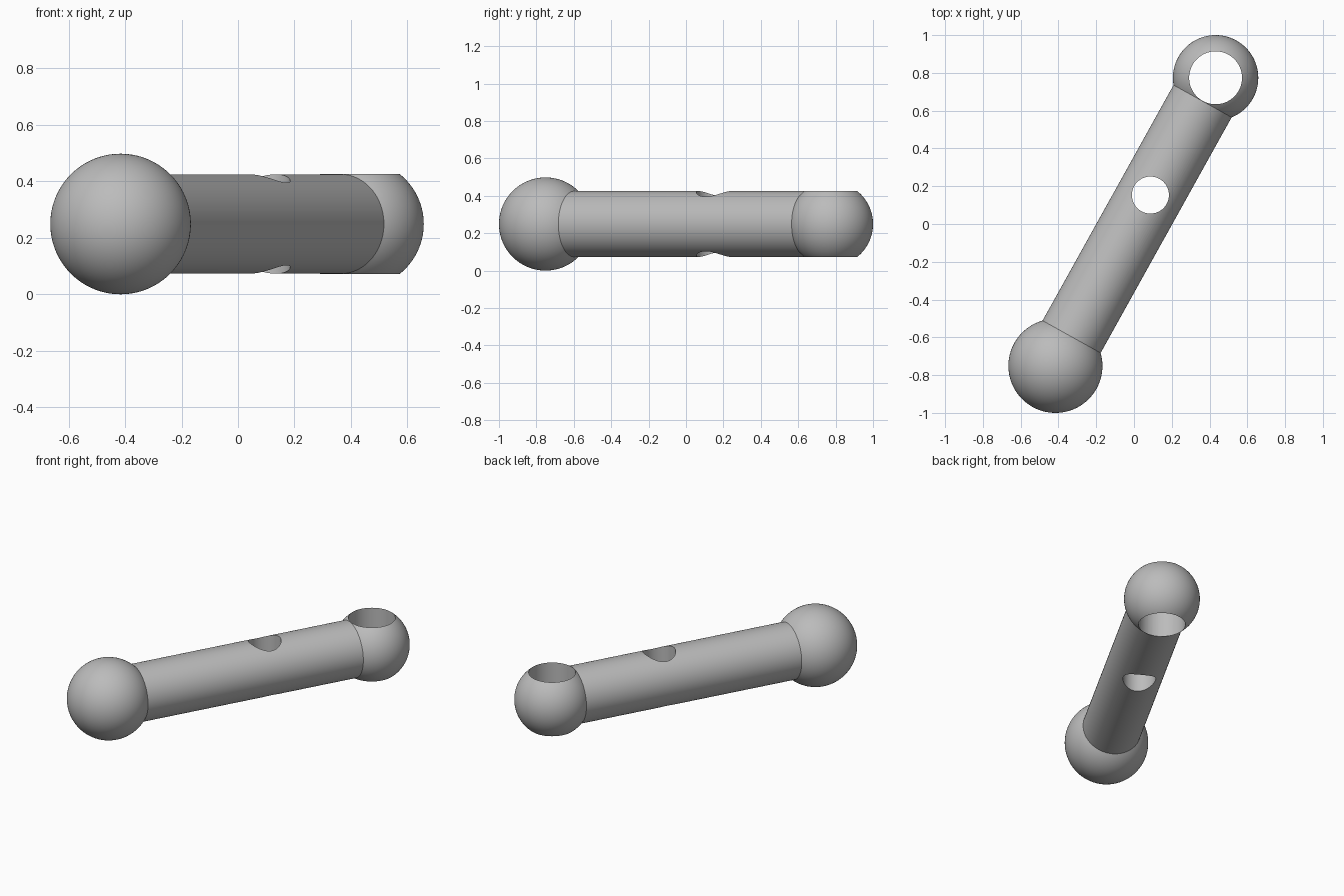
import bpy
import bmesh
from math import sin, cos, pi, asin, acos, radians
from mathutils import Vector, Matrix

cube = bpy.data.objects.get("Cube")
if cube:
    bpy.data.objects.remove(cube, do_unlink=True)

# Main dimensions
BALL_POS = Vector((-0.416, -0.751, 0.249))
EYE_POS = Vector((0.432, 0.774, 0.249))
BALL_R, EYE_R, ROD_R = 0.249, 0.226, 0.176
EYE_HOLE_R, ROD_HOLE_R = 0.14, 0.098
SIDES = 96

axis = EYE_POS - BALL_POS
length = axis.length

grey = bpy.data.materials.new("plain grey")
grey.use_nodes = True
colour = (0.5, 0.5, 0.5, 1)
grey.diffuse_color = colour
grey.node_tree.nodes["Principled BSDF"].inputs["Base Color"].default_value = colour


def make_object(name, bm):
    bmesh.ops.recalc_face_normals(bm, faces=bm.faces)
    mesh = bpy.data.meshes.new(name)
    bm.to_mesh(mesh)
    bm.free()
    mesh.materials.append(grey)
    obj = bpy.data.objects.new(name, mesh)
    bpy.context.collection.objects.link(obj)
    return obj


def arc(centre, radius, start, end, steps):
    """Half-profile arc as (radius, height) pairs; angles run from the lower pole."""
    angles = [start + (end - start) * i / steps for i in range(steps + 1)]
    return [(radius * sin(a), centre - radius * cos(a)) for a in angles]


# Turned profile: ball, straight rod, eye ball
profile = arc(0, BALL_R, 0, pi - asin(ROD_R / BALL_R), 40)
profile += arc(length, EYE_R, asin(ROD_R / EYE_R), pi, 40)

bm = bmesh.new()
verts = [bm.verts.new((r, 0, h)) for r, h in profile]
edges = [bm.edges.new(pair) for pair in zip(verts, verts[1:])]
bmesh.ops.spin(bm, geom=verts + edges, cent=(0, 0, 0), axis=(0, 0, 1),
               angle=2 * pi, steps=SIDES, use_duplicate=False)
bmesh.ops.remove_doubles(bm, verts=bm.verts, dist=0.0001)
turn = axis.to_track_quat("Z", "Y").to_matrix().to_4x4()
bm.transform(Matrix.Translation(BALL_POS) @ turn)
arm = make_object("link_arm", bm)


# Vertical through holes
def drill(name, position, radius):
    bm = bmesh.new()
    bmesh.ops.create_cone(bm, cap_ends=True, segments=SIDES, radius1=radius,
                          radius2=radius, depth=1,
                          matrix=Matrix.Translation(position))
    cutter = make_object(name, bm)
    cutter.hide_render = True
    cut = arm.modifiers.new(name, "BOOLEAN")
    cut.operation = "DIFFERENCE"
    cut.solver = "EXACT"
    cut.object = cutter
    bpy.context.view_layer.objects.active = arm
    bpy.ops.object.modifier_apply(modifier=name)
    bpy.data.objects.remove(cutter, do_unlink=True)


drill("eye_hole", EYE_POS, EYE_HOLE_R)
drill("rod_hole", BALL_POS + axis * 0.593, ROD_HOLE_R)

# Smooth surfaces with crisp joints and hole rims
bpy.ops.object.select_all(action="DESELECT")
arm.select_set(True)
bpy.context.view_layer.objects.active = arm
bpy.ops.object.shade_smooth_by_angle(angle=radians(25))
